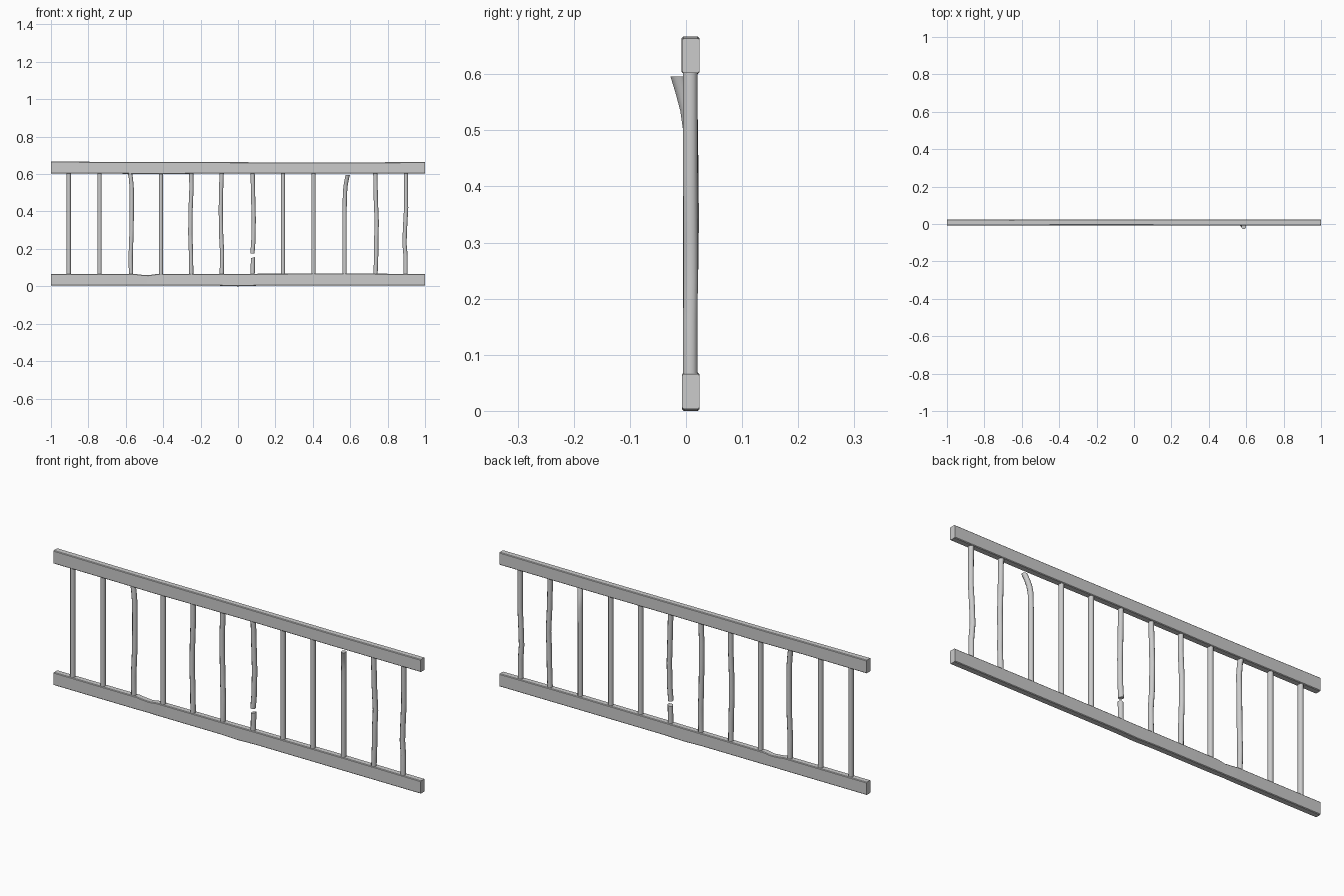
import bpy, bmesh, math


def loft(name, rings, smooth=40):
    """Skin a list of equal-length point rings and cap both ends."""
    bm = bmesh.new()
    loops = [[bm.verts.new(p) for p in ring] for ring in rings]
    n = len(loops[0])
    for a, b in zip(loops, loops[1:]):
        for i in range(n):
            j = (i + 1) % n
            bm.faces.new((a[i], a[j], b[j], b[i]))
    bm.faces.new(loops[0][::-1])
    bm.faces.new(loops[-1])
    bmesh.ops.recalc_face_normals(bm, faces=bm.faces)
    mesh = bpy.data.meshes.new(name)
    bm.to_mesh(mesh)
    bm.free()
    ob = bpy.data.objects.new(name, mesh)
    bpy.context.collection.objects.link(ob)
    bpy.ops.object.select_all(action='DESELECT')
    ob.select_set(True)
    bpy.context.view_layer.objects.active = ob
    bpy.ops.object.shade_smooth_by_angle(angle=math.radians(smooth))
    return ob


def rail(name, stations):
    """Chamfered bar along x; stations are (x, y0, y1, z0, z1)."""
    c = 0.003
    rings = []
    for x, y0, y1, z0, z1 in stations:
        rings.append([(x, y0 + c, z0), (x, y1 - c, z0), (x, y1, z0 + c), (x, y1, z1 - c),
                      (x, y1 - c, z1), (x, y0 + c, z1), (x, y0, z1 - c), (x, y0, z0 + c)])
    loft(name, rings, 30)


def baluster(name, x, path, r=0.0122, tilt=0.0):
    """Eight-sided spindle; path points are (dx, dy, z)."""
    rings = []
    for dx, dy, z in path:
        ring = []
        for i in range(8):
            a = math.tau * (i + 0.5) / 8
            px, py = r * math.cos(a), 1.13 * r * math.sin(a)
            ring.append((x + dx + px, 0.0075 + dy + py, z + tilt * px))
        rings.append(ring)
    return loft(name, rings, 50)


# Worn top and bottom rails
rail("top_rail", [(-1, -0.008, 0.024, 0.602, 0.667), (-0.65, -0.008, 0.023, 0.602, 0.665),
                  (-0.45, -0.007, 0.024, 0.600, 0.664), (-0.2, -0.007, 0.024, 0.602, 0.664),
                  (0.1, -0.007, 0.024, 0.603, 0.663), (0.5, -0.008, 0.024, 0.602, 0.662),
                  (1, -0.007, 0.024, 0.602, 0.664)])
rail("bottom_rail", [(-1, -0.007, 0.024, 0.003, 0.066), (-0.55, -0.007, 0.024, 0.003, 0.066),
                     (-0.52, -0.006, 0.024, 0.003, 0.062), (-0.48, -0.005, 0.023, 0.003, 0.059),
                     (-0.44, -0.007, 0.024, 0.003, 0.065), (-0.1, -0.007, 0.024, 0.003, 0.066),
                     (0, -0.007, 0.024, 0.000, 0.066), (0.1, -0.007, 0.024, 0.003, 0.067),
                     (0.6, -0.007, 0.024, 0.003, 0.068), (1, -0.007, 0.024, 0.003, 0.066)])

# Balusters: straight unless listed with wobble points
LOW, HIGH = 0.055, 0.612
xs = [-0.905, -0.74, -0.572, -0.412, -0.25, -0.087, 0.08, 0.241, 0.404, 0.57, 0.735, 0.896]
wobble = {
    2: [(-0.002, 0, 0.16), (0.003, 0.002, 0.3), (0.004, 0.002, 0.44), (0.004, 0, 0.52),
        (-0.001, 0, 0.58), (-0.007, 0, HIGH)],
    4: [(-0.001, 0, 0.16), (-0.005, 0, 0.28), (-0.004, 0.001, 0.4), (0.001, 0, 0.52), (0, 0, HIGH)],
    5: [(0.002, 0, 0.18), (-0.003, 0.002, 0.27), (-0.005, 0.002, 0.4), (-0.004, 0, 0.5), (0, 0, HIGH)],
    10: [(0.004, 0, 0.17), (0.004, 0.001, 0.25), (0.007, 0.003, 0.34), (0.002, 0.001, 0.46), (-0.001, 0, HIGH)],
    11: [(0, 0, 0.16), (-0.006, 0.001, 0.23), (-0.003, 0.001, 0.31), (0.003, 0, 0.42), (0.002, 0, HIGH)],
    # Bent spindle, sprung loose below the top rail
    9: [(0, 0, 0.42), (0.002, 0, 0.5), (0.005, -0.005, 0.535), (0.010, -0.013, 0.565), (0.017, -0.0225, 0.596)],
}
for i, x in enumerate(xs):
    if i == 6:
        continue
    baluster(f"baluster_{i + 1}", x, [(0, 0, LOW)] + wobble.get(i, [(0, 0, HIGH)]))

# Snapped spindle in two pieces
baluster("broken_baluster_lower", xs[6], [(-0.002, 0, LOW), (0, 0, 0.153)], tilt=0.25)
baluster("broken_baluster_upper", xs[6], [(-0.003, 0, 0.175), (0.002, 0.001, 0.24), (0.004, 0.002, 0.36),
                                          (0.001, 0.001, 0.48), (-0.002, 0, HIGH)], tilt=-0.1)
